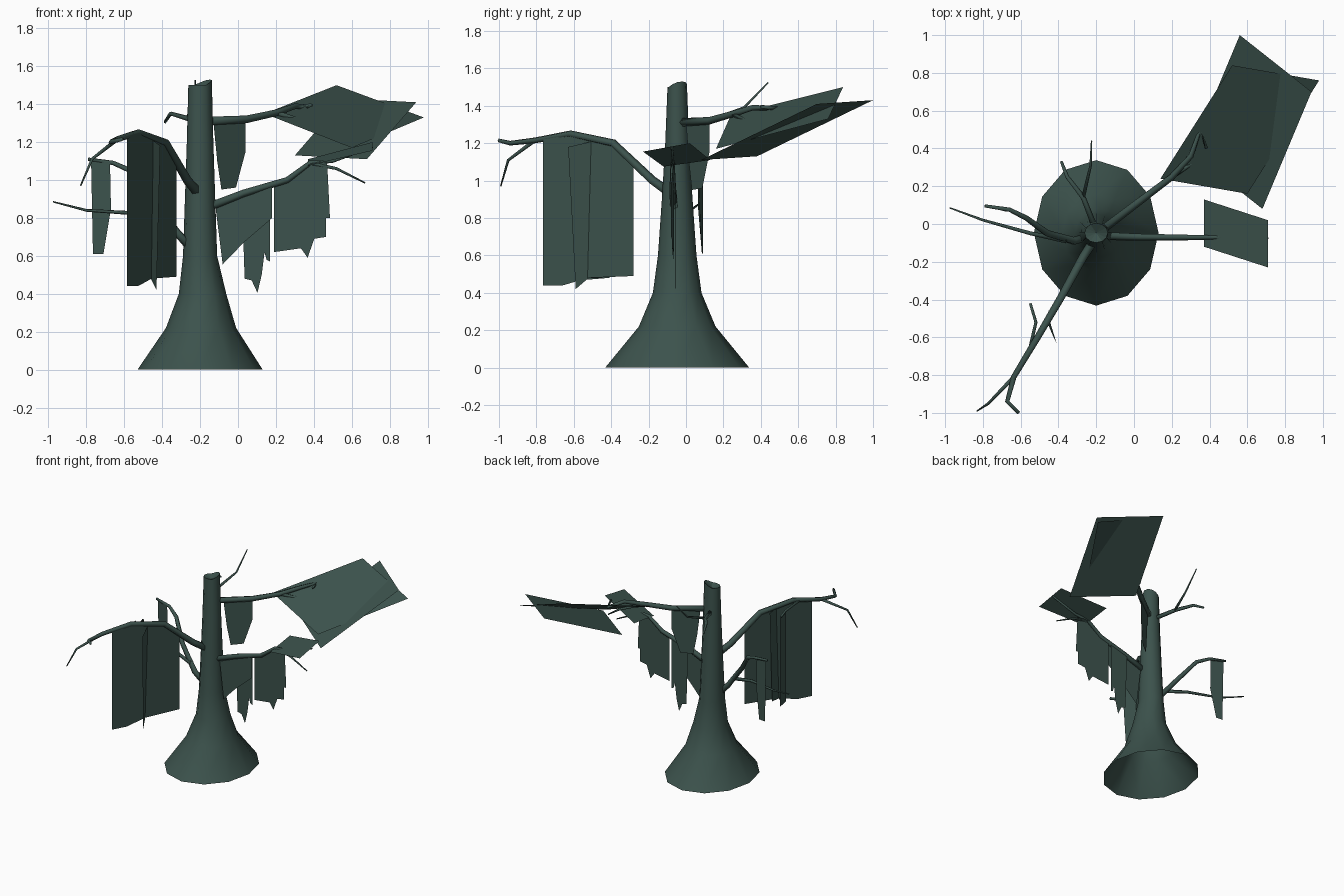
import bpy, bmesh, math
from mathutils import Vector

mat = bpy.data.materials.new("dark moss green")
mat.diffuse_color = (0.045, 0.085, 0.073, 1)


def finish(name, bm, smooth=False):
    bmesh.ops.recalc_face_normals(bm, faces=bm.faces)
    me = bpy.data.meshes.new(name)
    for f in bm.faces:
        f.smooth = smooth
    bm.to_mesh(me)
    bm.free()
    me.materials.append(mat)
    ob = bpy.data.objects.new(name, me)
    bpy.context.collection.objects.link(ob)
    return ob


def skin(bm, rings):
    for a, b in zip(rings, rings[1:]):
        n = len(a)
        for i in range(n):
            j = (i + 1) % n
            bm.faces.new((a[i], a[j], b[j], b[i]))


def branch(name, pts, r0, r1, sides=5):
    """Tapered tube through the points."""
    bm = bmesh.new()
    pts = [Vector(p) for p in pts]
    rings = []
    for k, p in enumerate(pts):
        d = (pts[min(k + 1, len(pts) - 1)] - pts[max(k - 1, 0)]).normalized()
        u = d.cross(Vector((0, 0, 1))).normalized()
        v = u.cross(d)
        r = r0 + (r1 - r0) * k / (len(pts) - 1)
        rings.append([bm.verts.new(p + r * (u * math.cos(t) + v * math.sin(t)))
                      for t in (2 * math.pi * i / sides for i in range(sides))])
    skin(bm, rings)
    bm.faces.new(rings[0])
    bm.faces.new(rings[-1])
    finish(name, bm, True)


def sheet(name, pts):
    """Single flat sheet of foliage."""
    bm = bmesh.new()
    bm.faces.new([bm.verts.new(p) for p in pts])
    finish(name, bm)


def curtain(name, a, b, outline):
    """Hanging sheet: outline is (x or y distance 0..1 from a to b, z)."""
    sheet(name, [(a[0] + (b[0] - a[0]) * t, a[1] + (b[1] - a[1]) * t, z)
                 for t, z in outline])


# Flared trunk, open underneath, with a ragged broken top
bm = bmesh.new()
N = 12
rings = []
for z, cx, rx, ry in [(0, -.2, .33, .385), (.22, -.195, .185, .205),
                      (.4, -.187, .125, .13), (.6, -.2, .09, .103),
                      (.9, -.2, .08, .082), (1.2, -.2, .07, .064),
                      (1.5, -.2, .062, .052)]:
    rings.append([bm.verts.new((cx + rx * math.cos(2 * math.pi * i / N),
                                -.047 + ry * math.sin(2 * math.pi * i / N),
                                z + (.03 * max(0, math.cos(2 * math.pi * (i - 1) / N))
                                     if z == 1.5 else 0)))
                  for i in range(N)])
skin(bm, rings)
tip = bm.verts.new((-.2, -.047, 1.48))
for i in range(N):
    bm.faces.new((rings[-1][i], rings[-1][(i + 1) % N], tip))
trunk = finish("trunk", bm, True)
for f in trunk.data.polygons:
    if len(f.vertices) == 3:
        f.use_smooth = False

# Front left branch with fork and long curtain
branch("front_branch", [(-.2, -.07, .92), (-.27, -.18, 1.0), (-.385, -.39, 1.2),
                        (-.52, -.62, 1.25), (-.635, -.81, 1.215),
                        (-.67, -.94, 1.2), (-.61, -1.0, 1.215)], .028, .01)
branch("front_fork", [(-.635, -.81, 1.215), (-.77, -.95, 1.11), (-.83, -.99, .97)], .012, .004)
branch("front_twig", [(-.55, -.65, 1.24), (-.52, -.52, 1.2), (-.55, -.42, 1.2)], .01, .008)
curtain("front_curtain", (-.325, -.28), (-.585, -.765),
        [(0, 1.1), (.23, 1.2), (.7, 1.245), (1, 1.22), (1, .44), (.78, .44), (.5, .48), (0, .49)])
sheet("front_cross_curtain", [(-.41, -.63, 1.18), (-.45, -.5, 1.21), (-.45, -.42, 1.2),
                              (-.45, -.45, .48), (-.46, -.52, .48), (-.43, -.59, .42)])
sheet("front_back_curtain", [(-.52, -.53, 1.2), (-.55, -.41, 1.19),
                             (-.55, -.41, .48), (-.52, -.53, .47)])

# Left branch with lower twig and strip
branch("left_branch", [(-.21, -.06, .6), (-.32, -.09, .72), (-.46, -.05, .9), (-.57, .03, 1.05),
                       (-.66, .075, 1.09), (-.79, .095, 1.11)], .025, .009)
branch("left_twig", [(-.36, -.09, .78), (-.55, -.05, .825), (-.8, .02, .84),
                     (-.975, .085, .885)], .015, .004)
sheet("left_strip", [(-.775, .09, 1.11), (-.675, .065, 1.09), (-.67, .065, .85),
                     (-.71, .085, .61), (-.765, .09, .61)])

# Upper right branch with fork, curtain and two broad sheets
branch("upper_branch", [(-.19, -.045, 1.31), (.04, .13, 1.32), (.2, .25, 1.355),
                        (.3, .36, 1.39), (.35, .5, 1.385), (.385, .4, 1.395)], .024, .01)
branch("upper_fork", [(.2, .25, 1.355), (.35, .35, 1.31), (.46, .33, 1.235)], .013, .005)
curtain("upper_curtain", (-.13, 0), (.04, .125),
        [(0, 1.31), (1, 1.31), (1, 1.15), (.7, .96), (.25, .95), (.12, 1.1)])
sheet("upper_sheet", [(.52, .84, 1.5), (.98, .76, 1.33), (.6, .16, 1.17), (.14, .24, 1.35)])
sheet("lower_sheet", [(.56, 1.0, 1.43), (.94, .70, 1.41), (.68, .08, 1.11), (.30, .38, 1.13)])

# Right branch with small sheet and hanging tatters
branch("right_branch", [(-.2, -.06, .84), (.03, -.068, .93), (.26, -.07, 1.0),
                        (.38, -.07, 1.09), (.5, -.07, 1.1), (.71, -.075, 1.175)], .024, .006)
branch("right_twig", [(.38, -.07, 1.09), (.52, -.075, 1.06), (.67, -.08, .985)], .012, .004)
sheet("right_sheet", [(.37, .13, 1.11), (.71, .02, 1.2), (.71, -.23, 1.155), (.37, -.12, 1.075)])
curtain("inner_tatter", (-.12, -.065), (.18, -.08),
        [(0, .87), (.5, .94), (1, .98), (1, .8), (.85, .76), (.5, .67), (.13, .555)])
curtain("middle_tatter", (.02, -.055), (.17, -.06),
        [(0, .93), (1, .97), (1, .57), (.87, .58), (.8, .62), (.7, .5),
         (.55, .405), (.35, .47), (.1, .48)])
curtain("outer_tatter", (.19, -.065), (.485, -.08),
        [(0, .99), (.3, 1.0), (.65, 1.09), (.95, 1.09), (1, .8), (.93, .8), (.93, .7),
         (.72, .69), (.6, .59), (.48, .64), (0, .62)])

# Upper back branch with forked twigs
branch("back_branch", [(-.2, -.04, 1.3), (-.27, .14, 1.325), (-.355, .25, 1.35),
                       (-.385, .33, 1.305)], .018, .008)
branch("back_twig", [(-.27, .14, 1.325), (-.23, .31, 1.39), (-.225, .44, 1.525)], .011, .004)
